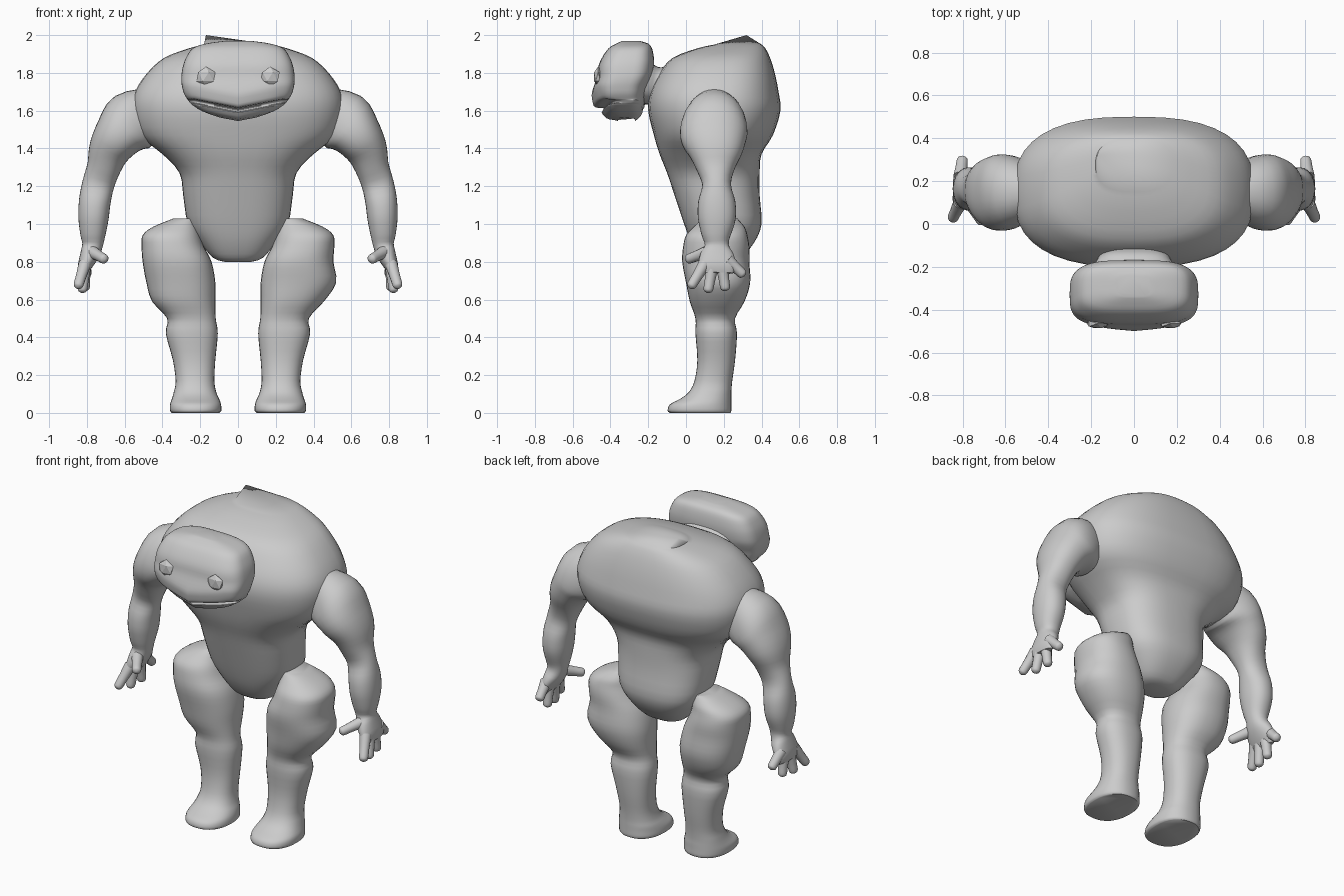
import bpy
import bmesh
import math
from mathutils import Vector

cube = bpy.data.objects.get("Cube")
if cube:
    bpy.data.objects.remove(cube)

clay = bpy.data.materials.new("clay_grey")
clay.use_nodes = True
GREY = (0.6, 0.6, 0.6, 1)
clay.diffuse_color = GREY
clay.node_tree.nodes["Principled BSDF"].inputs["Base Color"].default_value = GREY

X, Y, Z = Vector((1, 0, 0)), Vector((0, 1, 0)), Vector((0, 0, 1))


def finish(name, bm, smooth=True):
    """Turn a bmesh into a named, shaded object."""
    bmesh.ops.recalc_face_normals(bm, faces=bm.faces)
    mesh = bpy.data.meshes.new(name)
    bm.to_mesh(mesh)
    bm.free()
    mesh.materials.append(clay)
    obj = bpy.data.objects.new(name, mesh)
    bpy.context.collection.objects.link(obj)
    if smooth:
        bpy.ops.object.select_all(action="DESELECT")
        obj.select_set(True)
        bpy.context.view_layer.objects.active = obj
        bpy.ops.object.shade_smooth_by_angle(angle=math.radians(45))
    return obj


def spline(rows, steps):
    """Catmull-Rom interpolation between rows of numbers."""
    out = []
    for i in range(len(rows) - 1):
        p, q, r, s = (rows[min(max(i + k, 0), len(rows) - 1)] for k in (-1, 0, 1, 2))
        for j in range(steps):
            t = j / steps
            out.append([b + t / 2 * (c - a + t * (2 * a - 5 * b + 4 * c - d + t * (3 * (b - c) + d - a)))
                        for a, b, c, d in zip(p, q, r, s)])
    return out + [list(rows[-1])]


def loft(name, rings, power=2.0, sides=32, steps=3, ref=Y, axis=None, apex=None, warp=None):
    """Skin superellipse rings (x, y, z, half width, half depth) along a path."""
    rings = spline(rings, steps)
    centres = [Vector(r[:3]) for r in rings]
    bm = bmesh.new()
    loops = []
    for i, (c, r) in enumerate(zip(centres, rings)):
        along = axis or (centres[min(i + 1, len(rings) - 1)] - centres[max(i - 1, 0)]).normalized()
        u = ref.cross(along).normalized()
        v = along.cross(u)
        loop = []
        for k in range(sides):
            a = math.tau * k / sides
            ca, sa = math.cos(a), math.sin(a)
            pu = math.copysign(abs(ca) ** (2 / power), ca) * max(r[3], 0.002)
            pv = math.copysign(abs(sa) ** (2 / power), sa) * max(r[4], 0.002)
            co = c + u * pu + v * pv
            loop.append(bm.verts.new(warp(co) if warp else co))
        loops.append(loop)
    for lo, hi in zip(loops, loops[1:]):
        for k in range(sides):
            n = (k + 1) % sides
            bm.faces.new((lo[k], lo[n], hi[n], hi[k]))
    bm.faces.new(loops[0])
    if apex:
        tip = bm.verts.new(apex)
        for k in range(sides):
            bm.faces.new((loops[-1][k], loops[-1][(k + 1) % sides], tip))
    else:
        bm.faces.new(loops[-1])
    return finish(name, bm)


def box_rings(rows):
    """Rows of height, x range and y range become horizontal rings."""
    return [((a + b) / 2, (c + d) / 2, z, abs(b - a) / 2, (d - c) / 2) for z, a, b, c, d in rows]


# Torso: narrow pelvis, wide barrel chest and an off-centre peak on the back
torso = [(0.8, 0.07, 0.12, 0.24), (0.82, 0.13, 0.08, 0.29), (0.9, 0.2, 0.03, 0.36),
         (1.0, 0.265, -0.01, 0.4), (1.15, 0.29, -0.06, 0.39), (1.27, 0.31, -0.1, 0.39),
         (1.37, 0.4, -0.14, 0.4), (1.47, 0.52, -0.17, 0.46), (1.6, 0.56, -0.2, 0.5),
         (1.7, 0.545, -0.19, 0.49), (1.8, 0.48, -0.14, 0.47), (1.88, 0.39, -0.07, 0.445),
         (1.93, 0.26, 0.06, 0.42), (1.95, 0.18, 0.15, 0.4)]
loft("torso", box_rings([(z, -w, w, f, b) for z, w, f, b in torso]), power=2.6,
     sides=40, axis=Z, apex=(-0.17, 0.32, 2.0))

# Neck: short bridge from chest to head
loft("neck", [(0, -0.28, 1.76, 0.23, 0.13), (0, -0.2, 1.74, 0.19, 0.11),
              (0, -0.14, 1.73, 0.17, 0.1), (0, -0.04, 1.72, 0.24, 0.15)], power=2.6, ref=Z)


# Head: wide block with a slanted mouth and a central ridge on the muzzle
def shape_face(co):
    out = min(abs(co.x) / 0.23, 1)
    low = min(max((1.8 - co.z) / 0.12, 0), 1)
    ridge = 0.02 * (1 - out) * low if co.y < -0.38 else 0
    return co + Vector((0, -ridge, 0.045 * out * low))


head = [(1.545, 0.1, -0.36, -0.27), (1.56, 0.19, -0.4, -0.25), (1.58, 0.235, -0.42, -0.235),
        (1.592, 0.25, -0.425, -0.23), (1.597, 0.255, -0.395, -0.23), (1.611, 0.265, -0.4, -0.225),
        (1.618, 0.27, -0.46, -0.22), (1.65, 0.288, -0.475, -0.215), (1.7, 0.298, -0.48, -0.2),
        (1.77, 0.3, -0.47, -0.18), (1.83, 0.293, -0.465, -0.17), (1.88, 0.275, -0.445, -0.17),
        (1.93, 0.24, -0.41, -0.18), (1.955, 0.17, -0.37, -0.2), (1.968, 0.08, -0.34, -0.24)]
loft("head", box_rings([(z, -w, w, f, b) for z, w, f, b in head]), power=3.4,
     sides=56, axis=Z, warp=shape_face)

for side, label, bulge in ((1, "left", 0.52), (-1, "right", 0.485)):
    # Faceted eye
    bm = bmesh.new()
    bmesh.ops.create_icosphere(bm, subdivisions=1, radius=0.056)
    for v in bm.verts:
        v.co = Vector((side * 0.17 + v.co.x, -0.465 + v.co.y * 0.45, 1.78 + v.co.z * 0.95))
    finish(label + "_eye", bm, smooth=False)

    # Leg: flat sole, toe, shin, knee and heavy thigh
    leg = [(0, 0.1, 0.35, -0.085, 0.235), (0.012, 0.088, 0.36, -0.097, 0.24),
           (0.045, 0.09, 0.36, -0.085, 0.24), (0.075, 0.1, 0.35, -0.03, 0.24),
           (0.11, 0.115, 0.34, 0.015, 0.24), (0.17, 0.125, 0.33, 0.045, 0.245),
           (0.28, 0.12, 0.345, 0.06, 0.26), (0.42, 0.107, 0.382, 0.05, 0.27),
           (0.5, 0.118, 0.375, 0.05, 0.26), (0.59, 0.12, 0.455, 0.02, 0.31),
           (0.69, 0.12, bulge, 0, 0.34), (0.8, 0.14, 0.505, -0.02, 0.335),
           (0.88, 0.18, 0.51, -0.015, 0.335), (0.94, 0.2, 0.505, 0.0, 0.325),
           (0.985, 0.21, 0.45, 0.04, 0.31), (1.03, 0.22, 0.34, 0.09, 0.27)]
    loft(label + "_leg", box_rings([(z, side * a, side * b, c, d) for z, a, b, c, d in leg]),
         power=2.3, axis=Z)

    # Arm: shoulder, upper arm, elbow, forearm, wrist and palm
    arm = [(0.44, 0.15, 1.6, 0.13, 0.11), (0.56, 0.15, 1.54, 0.165, 0.165),
           (0.63, 0.147, 1.47, 0.135, 0.178), (0.68, 0.155, 1.39, 0.112, 0.15),
           (0.71, 0.157, 1.3, 0.09, 0.105), (0.74, 0.162, 1.21, 0.085, 0.076),
           (0.758, 0.163, 1.12, 0.084, 0.098), (0.765, 0.163, 1.03, 0.08, 0.1),
           (0.768, 0.16, 0.95, 0.068, 0.08), (0.77, 0.163, 0.89, 0.055, 0.063),
           (0.785, 0.163, 0.84, 0.05, 0.088), (0.81, 0.165, 0.78, 0.038, 0.1),
           (0.82, 0.165, 0.74, 0.022, 0.085)]
    loft(label + "_arm", [(side * r[0], *r[1:]) for r in arm], power=2.2)

    # Thumb and fingers: tapered rods from the palm with rounded tips
    digits = {"thumb": ((0.77, 0.11, 0.85), (0.7, 0.0, 0.81)),
              "index_finger": ((0.81, 0.1, 0.79), (0.85, 0.02, 0.66)),
              "middle_finger": ((0.81, 0.14, 0.78), (0.825, 0.115, 0.635)),
              "ring_finger": ((0.81, 0.19, 0.78), (0.81, 0.21, 0.645)),
              "little_finger": ((0.81, 0.22, 0.81), (0.8, 0.31, 0.725))}
    for digit, (root, tip) in digits.items():
        a, b = Vector(root), Vector(tip)
        a.x, b.x = a.x * side, b.x * side
        rod = [(*a.lerp(b, t), r, r) for t, r in
               ((0, 0.034), (0.5, 0.028), (0.85, 0.026), (0.95, 0.019), (1, 0.005))]
        loft(label + "_" + digit, rod, sides=14, ref=X)
